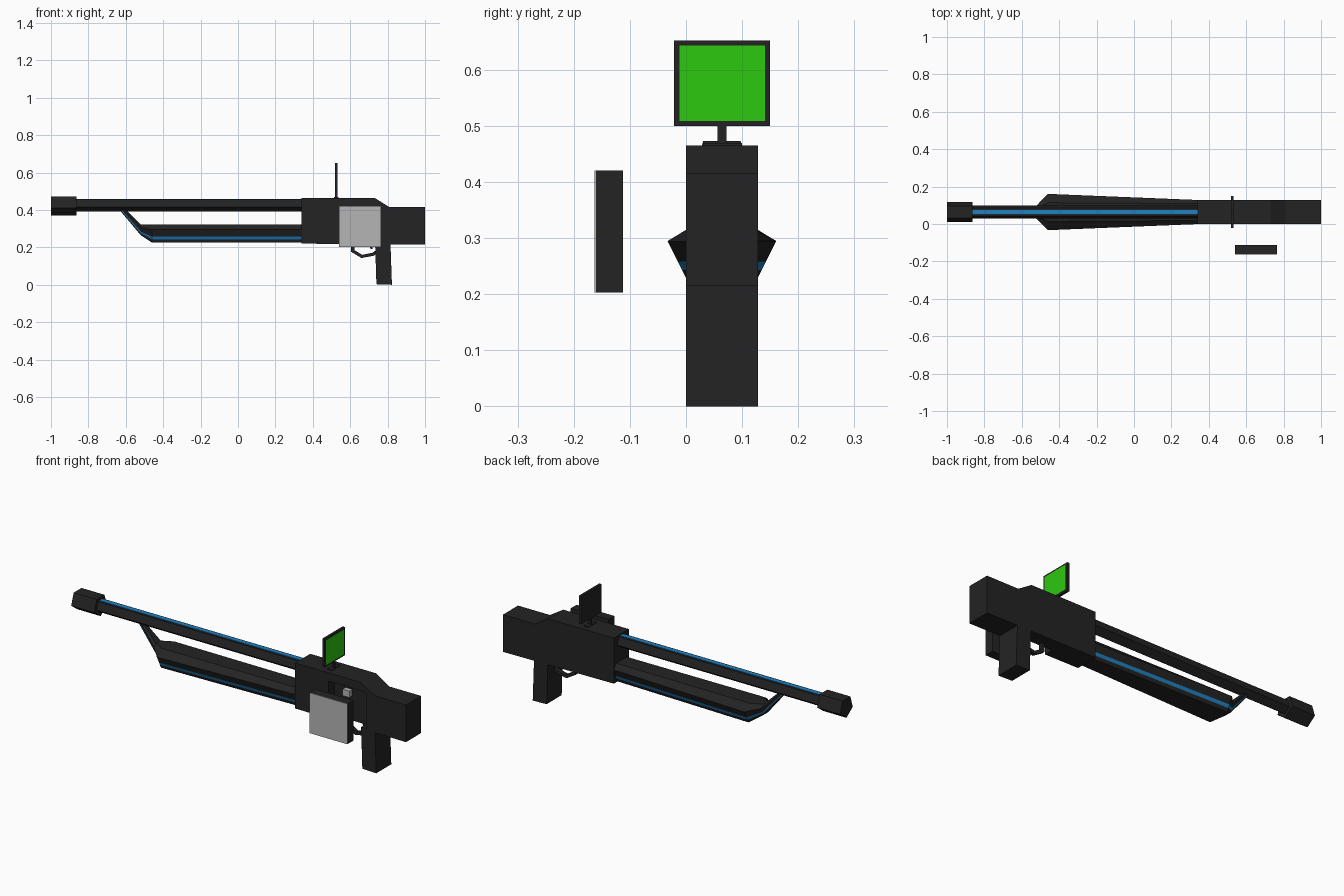
import bpy, bmesh, math

if "Cube" in bpy.data.objects:
    bpy.data.objects.remove(bpy.data.objects["Cube"])

CY = 0.064  # middle plane of the rifle


def material(name, rgb):
    m = bpy.data.materials.new(name)
    m.diffuse_color = (*rgb, 1)
    m.use_nodes = True
    m.node_tree.nodes["Principled BSDF"].inputs["Base Color"].default_value = m.diffuse_color
    return m


DARK = material("charcoal", (0.017, 0.017, 0.017))
BLUE = material("blue", (0.014, 0.22, 0.54))
GREEN = material("green", (0.027, 0.58, 0.005))
GREY = material("light_grey", (0.46, 0.46, 0.46))


def finish(name, bm, mats):
    bmesh.ops.recalc_face_normals(bm, faces=bm.faces)
    me = bpy.data.meshes.new(name)
    bm.to_mesh(me)
    bm.free()
    ob = bpy.data.objects.new(name, me)
    bpy.context.collection.objects.link(ob)
    for m in mats:
        me.materials.append(m)
    return ob


def loft(name, rings, mats=(DARK,), blue_sides=()):
    """Skin closed rings of points; sides listed in blue_sides get slot 1."""
    bm = bmesh.new()
    vs = [[bm.verts.new(p) for p in r] for r in rings]
    n = len(vs[0])
    for a, b in zip(vs, vs[1:]):
        for i in range(n):
            j = (i + 1) % n
            f = bm.faces.new((a[i], a[j], b[j], b[i]))
            f.material_index = 1 if i in blue_sides else 0
    bm.faces.new(vs[0])
    bm.faces.new(vs[-1])
    return finish(name, bm, mats)


def prism(name, pts, y0, y1, mat=DARK):
    """Extrude an x-z profile along y."""
    return loft(name, [[(x, y, z) for x, z in pts] for y in (y0, y1)], (mat,))


def box(name, x0, x1, y0, y1, z0, z1, mat=DARK):
    return prism(name, [(x0, z0), (x1, z0), (x1, z1), (x0, z1)], y0, y1, mat)


def pentagon_tube(name, x0, x1, zc, r):
    angles = [math.radians(-90 + 72 * k) for k in range(5)]
    return loft(name, [[(x, CY + r * math.cos(a), zc + r * math.sin(a)) for a in angles]
                       for x in (x0, x1)])


# Receiver and stock with a side magazine well
body = prism("receiver_and_stock", [(0.34, 0.22), (1, 0.215), (1, 0.415), (0.81, 0.415),
                                    (0.73, 0.465), (0.34, 0.465)], 0, 0.128)
well = box("magazine_well_cutter", 0.54, 0.765, -0.05, 0.05, 0.15, 0.42)
well.hide_render = True
well.hide_viewport = True
cut = body.modifiers.new("magazine_well", "BOOLEAN")
cut.operation = "DIFFERENCE"
cut.solver = "EXACT"
cut.object = well
box("magazine_catch", 0.605, 0.645, 0.025, 0.055, 0.35, 0.385, GREY)

# Pistol grip
prism("grip", [(0.74, 0.003), (0.823, 0.0), (0.815, 0.225), (0.733, 0.225)], 0, 0.128)

# Barrel, muzzle and blue top strip
pentagon_tube("barrel", -0.9, 0.36, 0.427, 0.036)
pentagon_tube("muzzle", -1, -0.863, 0.427, 0.0565)
box("barrel_strip", -0.865, 0.34, CY - 0.011, CY + 0.011, 0.453, 0.459, BLUE)

# Fore-end: each station is bottom x, bottom z, top x, top z, bottom / belt / top half widths
stations = [(-0.635, 0.402, -0.60, 0.402, 0.006, 0.014, 0.006),
            (-0.52, 0.265, -0.52, 0.323, 0.018, 0.036, 0.02),
            (-0.46, 0.225, -0.46, 0.323, 0.062, 0.097, 0.05),
            (0.35, 0.225, 0.35, 0.323, 0.04, 0.064, 0.045)]
rings = []
for xb, zb, xt, zt, wb, wm, wt in stations:
    half = []
    for t in (0, 0.18, 0.34, 0.71, 1):
        w = wb + (wm - wb) * t / 0.71 if t < 0.8 else wt
        half.append((xb + (xt - xb) * t, w, zb + (zt - zb) * t))
    rings.append([(x, CY + w, z) for x, w, z in half]
                 + [(x, CY - w, z) for x, w, z in reversed(half)])
loft("fore_end", rings, (DARK, BLUE), blue_sides=(1, 7))

# Detached magazine with a pale outer plate
box("magazine", 0.54, 0.765, -0.16, -0.112, 0.203, 0.42)
box("magazine_plate", 0.54, 0.765, -0.163, -0.16, 0.203, 0.42, GREY)

# Trigger guard: flat band following a bent path
outer = [(0.605, 0.225), (0.605, 0.176), (0.66, 0.143), (0.725, 0.155), (0.745, 0.17)]
inner = [(0.622, 0.225), (0.622, 0.186), (0.664, 0.16), (0.719, 0.171), (0.745, 0.19)]
for k in range(4):
    prism("trigger_guard_%d" % (k + 1),
          [outer[k], outer[k + 1], inner[k + 1], inner[k]], CY - 0.01, CY + 0.01)
prism("trigger", [(0.695, 0.225), (0.715, 0.225), (0.72, 0.193), (0.71, 0.19)],
      CY - 0.006, CY + 0.006)

# Sight: base, post, frame and green screen
box("sight_base", 0.512, 0.538, 0.03, 0.1, 0.46, 0.469)
box("sight_post", 0.519, 0.531, CY - 0.008, CY + 0.008, 0.465, 0.505)
box("sight_frame", 0.518, 0.531, -0.021, 0.15, 0.5, 0.652)
box("sight_screen", 0.529, 0.533, -0.012, 0.141, 0.509, 0.643, GREEN)
